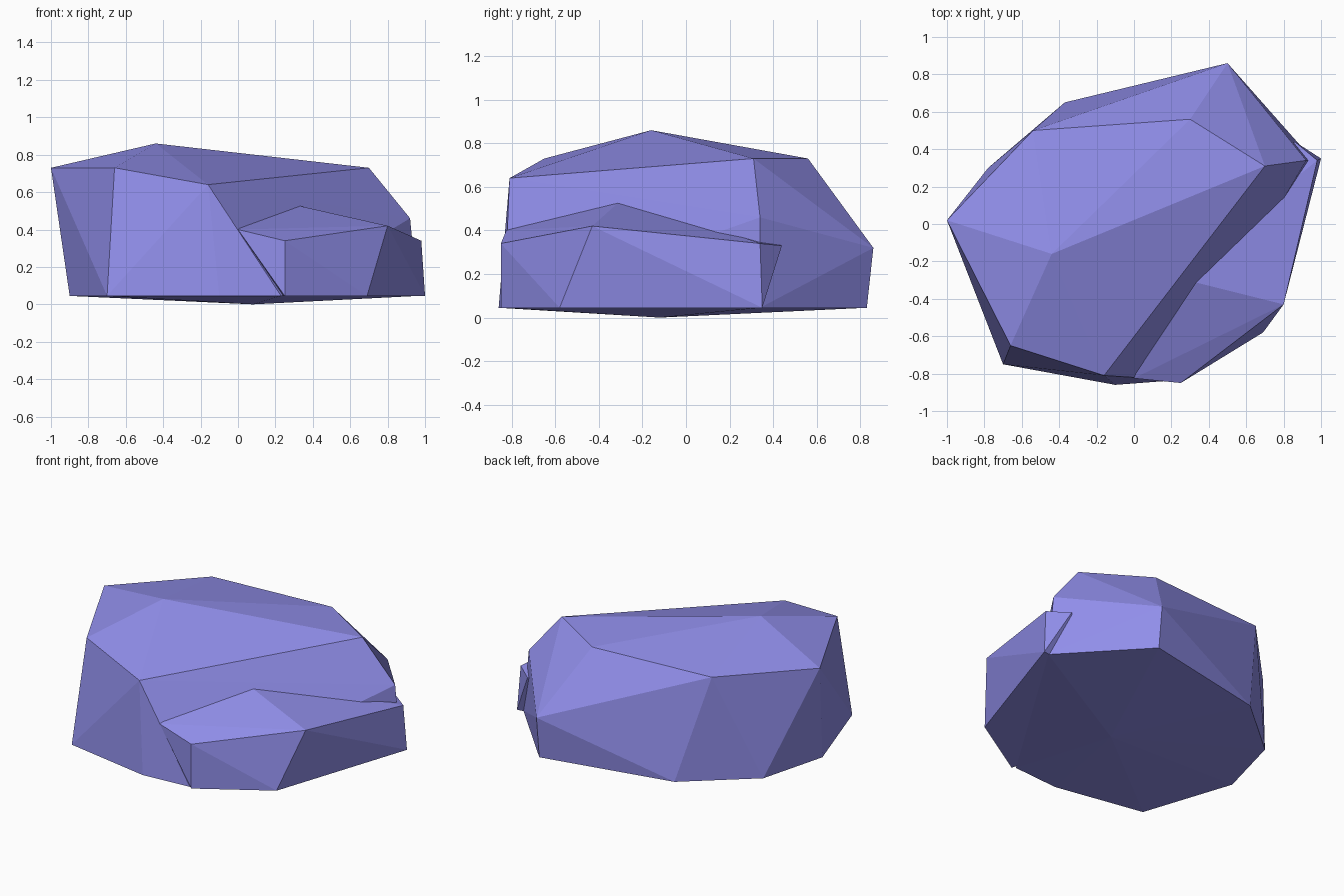
import bpy, bmesh

if "Cube" in bpy.data.objects:
    bpy.data.objects.remove(bpy.data.objects["Cube"])

stone = bpy.data.materials.new("violet_stone")
stone.diffuse_color = (0.28, 0.27, 0.82, 1)
stone.use_nodes = True
stone.node_tree.nodes["Principled BSDF"].inputs["Base Color"].default_value = stone.diffuse_color


def level(z, *xy):
    """Corner points that share one height."""
    return [(x, y, z) for x, y in xy]


def faceted_stone(name, corners):
    """Flat-faced chunk of stone wrapped around its corner points."""
    bm = bmesh.new()
    for co in corners:
        bm.verts.new(co)
    res = bmesh.ops.convex_hull(bm, input=bm.verts[:])
    loose = {g for g in res["geom_interior"] + res["geom_unused"]
             if isinstance(g, bmesh.types.BMVert)}
    bmesh.ops.delete(bm, geom=list(loose), context='VERTS')
    bmesh.ops.recalc_face_normals(bm, faces=bm.faces[:])
    mesh = bpy.data.meshes.new(name)
    bm.to_mesh(mesh)
    bm.free()
    mesh.materials.append(stone)
    obj = bpy.data.objects.new(name, mesh)
    bpy.context.collection.objects.link(obj)
    return obj


BASE = 0.045

# Main boulder: shallow pointed underside, base outline, shoulders, flat rim, peak
faceted_stone("boulder",
    [(0.08, -0.12, 0.0)]
    + level(BASE, (-0.90, -0.15), (-0.70, -0.75), (-0.10, -0.86), (0.23, -0.835),
            (0.96, 0.34), (0.50, 0.83), (-0.37, 0.65), (-0.78, 0.30))
    + [(0.50, 0.86, 0.32), (0.92, 0.34, 0.46), (-0.16, -0.81, 0.64)]
    + level(0.73, (-1.0, 0.02), (-0.66, -0.65), (0.70, 0.31), (0.30, 0.56), (-0.54, 0.50))
    + [(-0.44, -0.16, 0.86)])

# Low ledge on the front right, sunk into the boulder
faceted_stone("side_ledge",
    level(BASE, (0.25, -0.85), (0.69, -0.58), (1.0, 0.35), (0.60, 0.30), (0.15, -0.40))
    + [(0.25, -0.85, 0.34), (0.80, -0.43, 0.42), (0.98, 0.34, 0.34),
       (0.86, 0.44, 0.33), (0.0, -0.825, 0.40), (0.20, -0.28, 0.555)])
